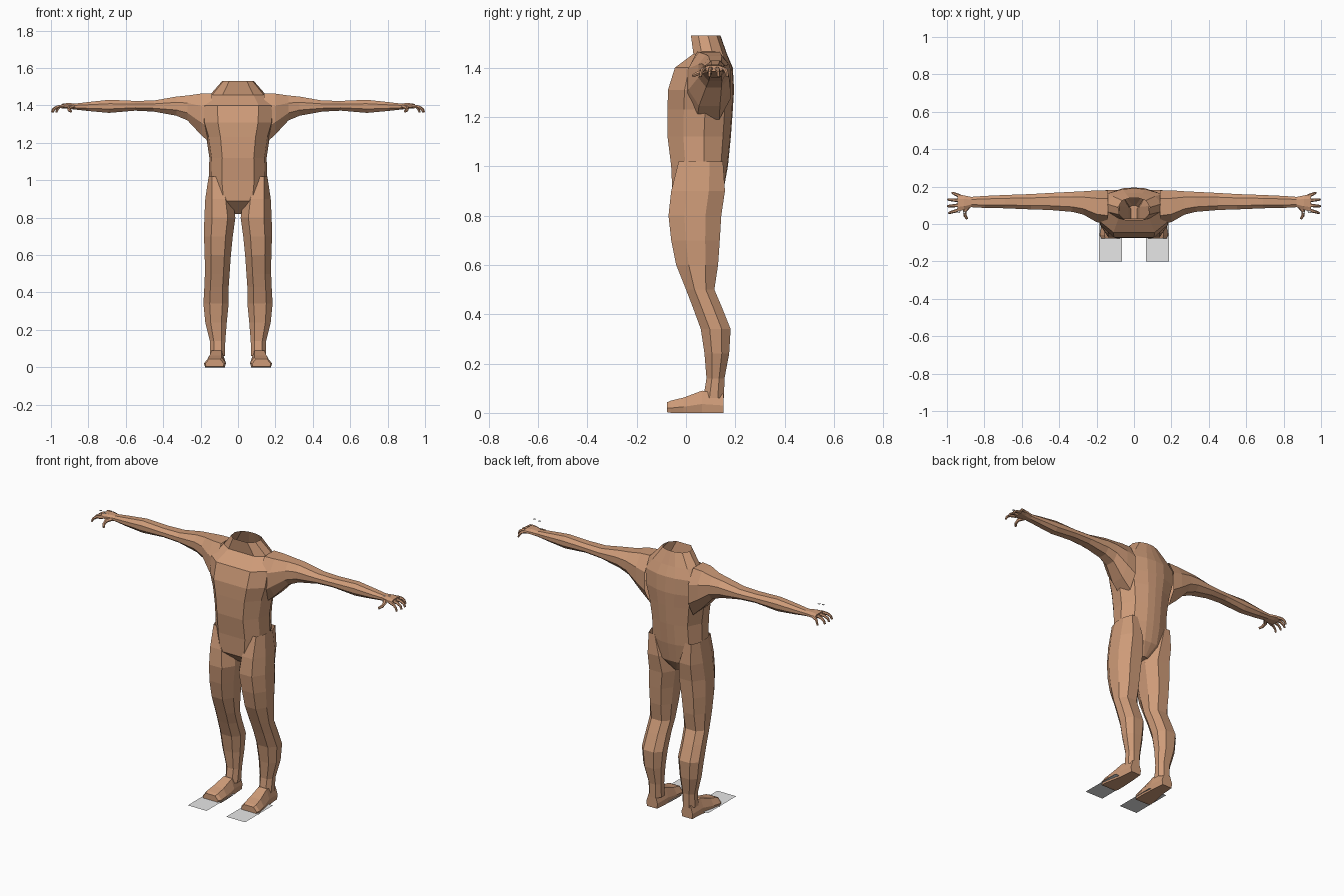
import bpy, bmesh
from math import cos, sin, pi
from mathutils import Vector

cube = bpy.data.objects.get("Cube")
if cube:
    bpy.data.objects.remove(cube)


def material(name, rgb):
    m = bpy.data.materials.new(name)
    m.use_nodes = True
    m.diffuse_color = (*rgb, 1)
    m.node_tree.nodes["Principled BSDF"].inputs["Base Color"].default_value = (*rgb, 1)
    return m


skin = material("tan skin", (0.62, 0.33, 0.19))
white = material("white", (0.95, 0.95, 0.95))

# Unit cross-sections, each filling the square from -1 to 1
OCTAGON = [(-.5, -1), (.5, -1), (1, -.4), (1, .4), (.5, 1), (-.5, 1), (-1, .4), (-1, -.4)]
half = [(.55, -1), (.92, -.5), (1, .15), (.75, .75), (.3, .97)]
CHEST = half + [(0, 1)] + [(-u, v) for u, v in reversed(half)]
SOLE = [(-.9, -1), (.9, -1), (1, -.2), (.6, 1), (-.6, 1), (-1, -.2)]


def finish(name, bm, mat):
    bmesh.ops.recalc_face_normals(bm, faces=bm.faces)
    mesh = bpy.data.meshes.new(name)
    bm.to_mesh(mesh)
    bm.free()
    mesh.materials.append(mat)
    obj = bpy.data.objects.new(name, mesh)
    bpy.context.collection.objects.link(obj)


def skin_rings(name, rings, cap_start=False, cap_end=False):
    bm = bmesh.new()
    loops = [[bm.verts.new(p) for p in ring] for ring in rings]
    n = len(loops[0])
    for a, b in zip(loops, loops[1:]):
        for i in range(n):
            j = (i + 1) % n
            bm.faces.new((a[i], a[j], b[j], b[i]))
    if cap_start:
        bm.faces.new(loops[0])
    if cap_end:
        bm.faces.new(loops[-1])
    finish(name, bm, skin)


def loft(name, axis, rows, section, side=1, **caps):
    """Each row: position on the axis, then min and max of the two other axes."""
    rings = []
    for t, u0, u1, v0, v1 in rows:
        ring = []
        for u, v in section:
            p = [(u0 + u1) / 2 + u * (u1 - u0) / 2, (v0 + v1) / 2 + v * (v1 - v0) / 2]
            p.insert(axis, t)
            ring.append((p[0] * side, p[1], p[2]))
        rings.append(ring)
    skin_rings(name, rings, **caps)


def finger(name, path, radius, side):
    pts = [Vector((x * side, y, z)) for x, y, z in path]
    rings = []
    for i, p in enumerate(pts):
        d = (pts[min(i + 1, len(pts) - 1)] - pts[max(i - 1, 0)]).normalized()
        a = d.cross(Vector((0, 0, 1))).normalized()
        b = d.cross(a)
        r = radius * (1 - .15 * i)
        rings.append([p + r * (cos(k * pi / 3) * a + sin(k * pi / 3) * b) for k in range(6)])
    skin_rings(name, rings, cap_end=True)


def plate(name, x0, x1, y0, y1, z, side):
    bm = bmesh.new()
    bm.faces.new([bm.verts.new((x * side, y, z))
                  for x, y in ((x0, y0), (x1, y0), (x1, y1), (x0, y1))])
    finish(name, bm, white)


# Torso with an open neck: z, half width, front, back
torso = [(.82, .03, .02, .10), (.89, .14, -.055, .15), (1.0, .157, -.06, .17),
         (1.12, .153, -.075, .182), (1.23, .17, -.075, .19), (1.31, .195, -.073, .195),
         (1.40, .2, -.045, .19), (1.456, .15, .03, .166), (1.53, .085, .02, .14)]
loft("torso", 2, [(z, -w, w, f, b) for z, w, f, b in torso], CHEST, cap_start=True)

# Limb tables: position along the limb, then the extents of the section
arm = [(.14, .0, .18, 1.19, 1.465), (.20, .01, .18, 1.245, 1.463), (.27, .05, .175, 1.32, 1.453),
       (.33, .065, .172, 1.345, 1.447), (.45, .075, .166, 1.367, 1.426),
       (.55, .078, .16, 1.372, 1.424), (.69, .084, .155, 1.36, 1.43),
       (.80, .086, .15, 1.37, 1.418), (.87, .09, .145, 1.378, 1.41),
       (.91, .075, .153, 1.382, 1.413), (.945, .068, .158, 1.385, 1.408)]
leg = [(1.02, .08, .157, -.03, .15), (.90, .03, .175, -.06, .158), (.80, .014, .18, -.071, .143),
       (.70, .028, .182, -.06, .137), (.60, .038, .178, -.04, .13), (.50, .045, .177, 0, .115),
       (.43, .05, .18, .027, .145), (.34, .05, .185, .06, .181), (.24, .06, .175, .075, .175),
       (.14, .068, .15, .083, .156), (.06, .07, .148, .07, .154)]
foot = [(.153, .078, .15, 0, .075), (.065, .07, .158, 0, .09), (-.01, .065, .175, 0, .062),
        (-.06, .065, .182, 0, .05), (-.077, .075, .175, .003, .043)]

for label, s in (("left", 1), ("right", -1)):
    loft(label + "_arm", 0, arm, OCTAGON, s, cap_end=True)
    loft(label + "_leg", 2, leg, OCTAGON, s)
    loft(label + "_foot", 1, foot, SOLE, s, cap_start=True, cap_end=True)

    # Fanned fingers bending down, and a thumb pointing forward
    for i in range(4):
        y = .077 + i * .024
        fan = (i - 1.5) * .007
        reach = (.0, .006, .004, -.018)[i]
        finger(f"{label}_finger_{i + 1}",
               [(.93, y, 1.397), (.965 + reach / 2, y + fan, 1.392),
                (.983 + reach, y + fan * 1.5, 1.38), (.99 + reach, y + fan * 1.7, 1.363)], .01, s)
    finger(label + "_thumb", [(.885, .095, 1.393), (.905, .068, 1.385),
                              (.903, .045, 1.375), (.892, .028, 1.367)], .012, s)

    # Flat white plates under the feet and small ones above the hands
    plate(label + "_floor_plate", .064, .186, -.2, .06, .01, s)
    plate(label + "_nail_plate_inner", .90, .915, .055, .067, 1.432, s)
    plate(label + "_nail_plate_outer", .93, .945, .06, .072, 1.438, s)
